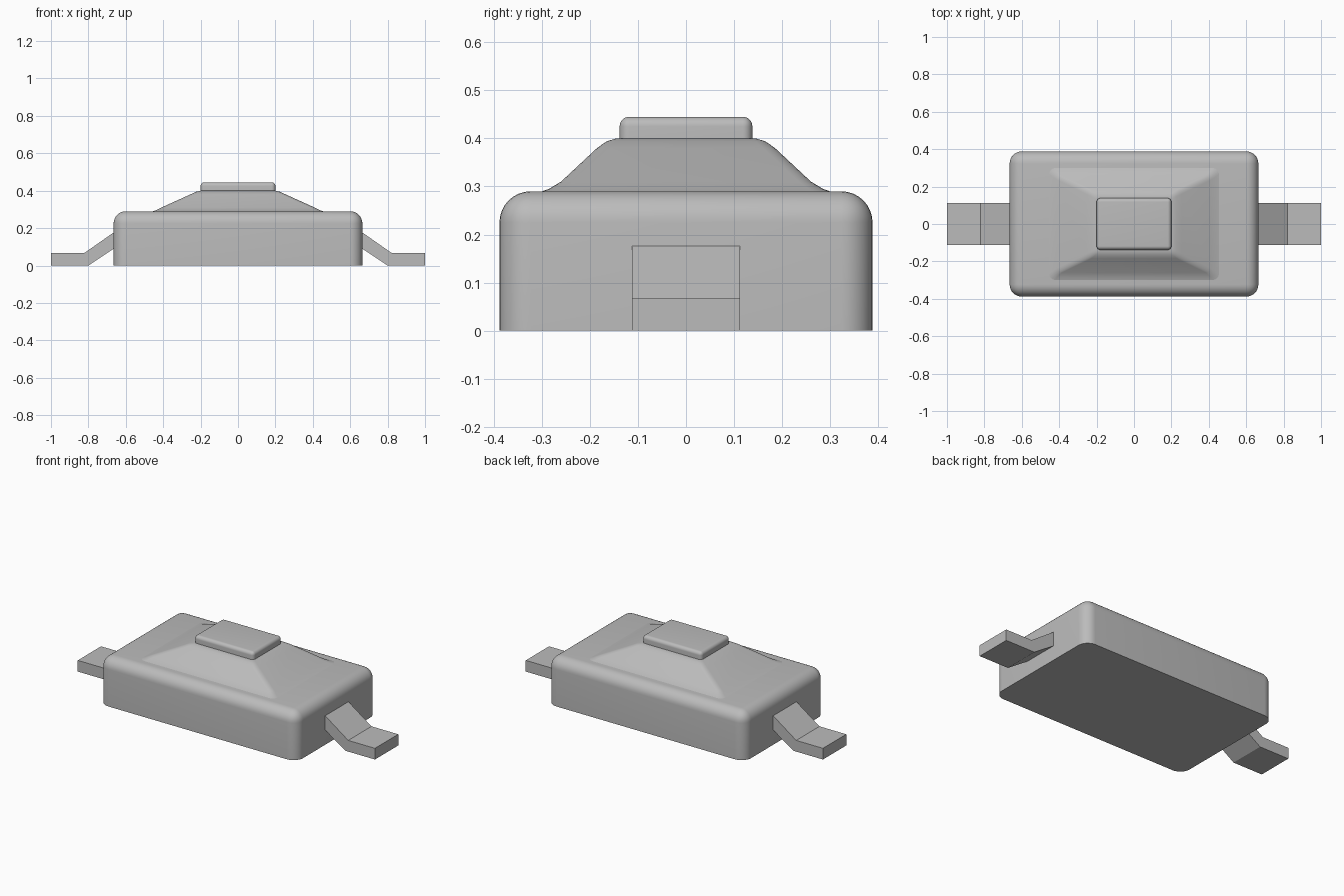
import bpy, bmesh, math

old = bpy.data.objects.get("Cube")
if old:
    bpy.data.objects.remove(old, do_unlink=True)

grey = bpy.data.materials.new("plain_grey")
grey.use_nodes = True
colour = (0.5, 0.5, 0.5, 1)
grey.diffuse_color = colour
grey.node_tree.nodes["Principled BSDF"].inputs["Base Color"].default_value = colour


def finish(bm, name, angle=None):
    bmesh.ops.recalc_face_normals(bm, faces=bm.faces[:])
    mesh = bpy.data.meshes.new(name)
    bm.to_mesh(mesh)
    bm.free()
    obj = bpy.data.objects.new(name, mesh)
    bpy.context.collection.objects.link(obj)
    mesh.materials.append(grey)
    if angle:
        bpy.ops.object.select_all(action='DESELECT')
        obj.select_set(True)
        bpy.context.view_layer.objects.active = obj
        bpy.ops.object.shade_smooth_by_angle(angle=math.radians(angle))
    return obj


def rounded_block(name, hx, hy, z0, z1, radius):
    """Box with every edge rounded except those around its bottom."""
    bm = bmesh.new()
    bmesh.ops.create_cube(bm, size=2)
    for v in bm.verts:
        v.co = (v.co.x * hx, v.co.y * hy, z1 if v.co.z > 0 else z0)
    edges = [e for e in bm.edges if any(v.co.z > z0 + 0.001 for v in e.verts)]
    bmesh.ops.bevel(bm, geom=edges, offset=radius, segments=8, profile=0.5,
                    affect='EDGES', clamp_overlap=True)
    return finish(bm, name, 40)


# Main body and top button
rounded_block("body", 0.665, 0.388, 0, 0.29, 0.065)
rounded_block("top_button", 0.2, 0.138, 0.39, 0.445, 0.02)

# Sloped hump lofted through rounded rectangles: half x, half y, height, corner
rings = [(0.46, 0.305, 0.288, 0.035), (0.44, 0.285, 0.295, 0.03),
         (0.41, 0.26, 0.31, 0.025), (0.255, 0.185, 0.38, 0.025),
         (0.225, 0.165, 0.394, 0.02), (0.2, 0.145, 0.4, 0.015)]
bm = bmesh.new()
loops = []
for hx, hy, z, r in rings:
    loop = []
    for corner, (sx, sy) in enumerate([(1, 1), (-1, 1), (-1, -1), (1, -1)]):
        for step in range(5):
            a = (corner + step / 4) * math.pi / 2
            loop.append(bm.verts.new((sx * (hx - r) + r * math.cos(a),
                                      sy * (hy - r) + r * math.sin(a), z)))
    loops.append(loop)
for low, high in zip(loops, loops[1:]):
    n = len(low)
    for i in range(n):
        j = (i + 1) % n
        bm.faces.new((low[i], low[j], high[j], high[i]))
bm.faces.new(loops[-1])
finish(bm, "sloped_hump", 40)

# Bent terminal legs, one at each end
leg_profile = [(1, 0), (1, 0.068), (0.82, 0.068), (0.66, 0.18),
               (0.66, 0.093), (0.80, 0)]
for side, name in ((1, "left_leg"), (-1, "right_leg")):
    bm = bmesh.new()
    face = bm.faces.new([bm.verts.new((side * x, -0.112, z)) for x, z in leg_profile])
    out = bmesh.ops.extrude_face_region(bm, geom=[face])
    moved = [g for g in out["geom"] if isinstance(g, bmesh.types.BMVert)]
    bmesh.ops.translate(bm, verts=moved, vec=(0, 0.224, 0))
    finish(bm, name)
